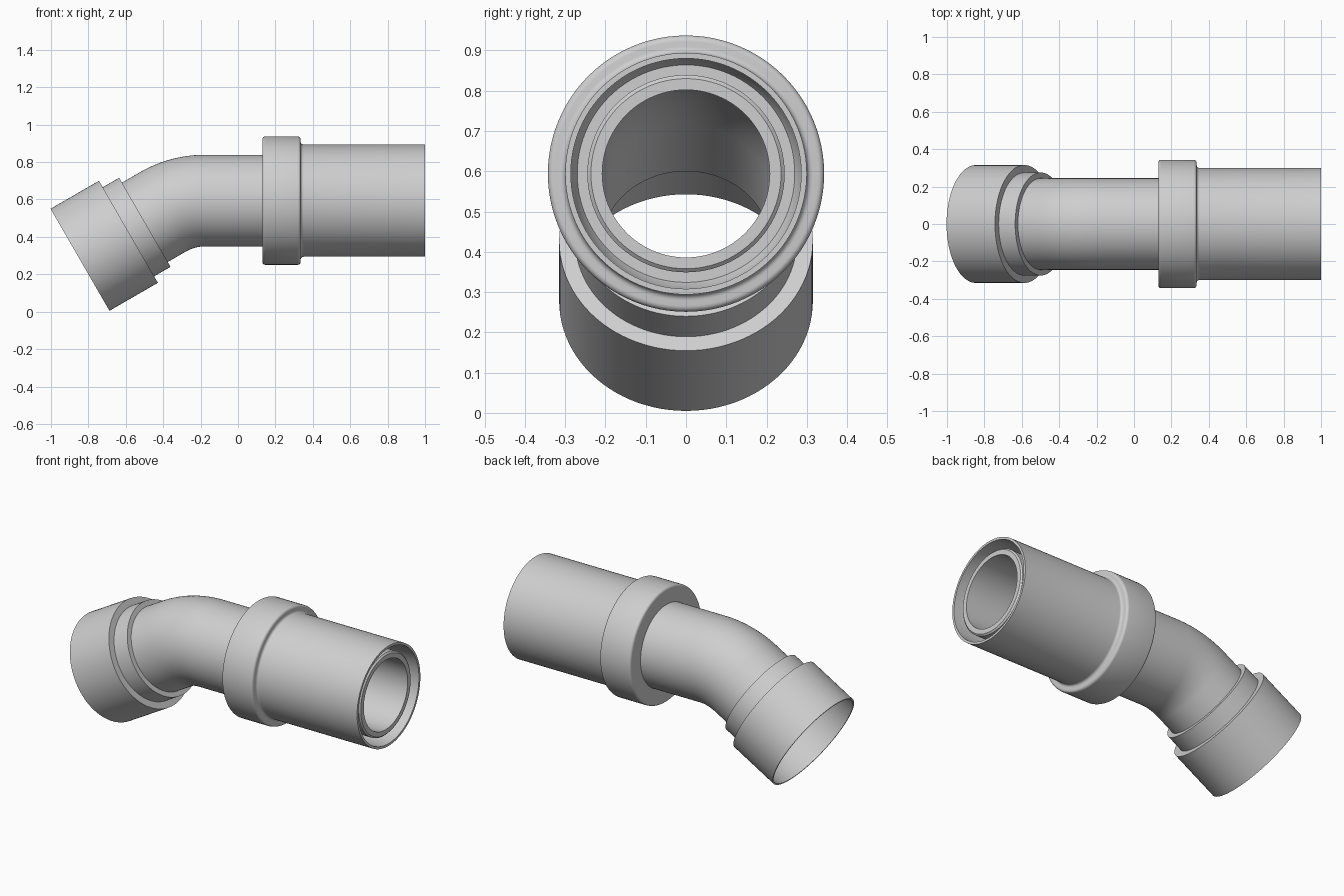
import bpy, bmesh, math
from mathutils import Vector

if "Cube" in bpy.data.objects:
    bpy.data.objects.remove(bpy.data.objects["Cube"])

SEG = 96
AXIS_Z = 0.594
BEND_X, BEND_R, BEND_A = -0.177, 0.448, math.radians(30)
BEND_LEN = BEND_R * BEND_A

grey = bpy.data.materials.new("light grey")
grey.diffuse_color = (0.62, 0.62, 0.62, 1)
grey.use_nodes = True
grey.node_tree.nodes["Principled BSDF"].inputs["Base Color"].default_value = grey.diffuse_color


def frame(s):
    """Centre and radial up-vector of the pipe axis at path position s."""
    if s >= BEND_X:
        return Vector((s, 0, AXIS_Z)), Vector((0, 0, 1))
    d = BEND_X - s
    a = min(d / BEND_R, BEND_A)
    rest = max(0.0, d - BEND_LEN)
    c = Vector((BEND_X - BEND_R * math.sin(a), 0,
                AXIS_Z - BEND_R * (1 - math.cos(a))))
    c += rest * Vector((-math.cos(a), 0, -math.sin(a)))
    return c, Vector((-math.sin(a), 0, math.cos(a)))


def arc(s, r, rad, a0, a1, n=5):
    """Rounded corner of a profile, angles in degrees."""
    return [(s + rad * math.cos(math.radians(a0 + (a1 - a0) * i / n)),
             r + rad * math.sin(math.radians(a0 + (a1 - a0) * i / n)))
            for i in range(n + 1)]


def bend(r, n=18):
    """Profile stations through the bend at one radius."""
    return [(BEND_X - BEND_LEN * i / n, r) for i in range(n + 1)]


def sweep_profile(name, profile, closed):
    """Turn a (path position, radius) profile around the bent axis."""
    bm = bmesh.new()
    rings = []
    for s, r in profile:
        c, up = frame(s)
        rings.append([bm.verts.new(c + r * (math.cos(t) * up + math.sin(t) * Vector((0, 1, 0))))
                      for t in (2 * math.pi * k / SEG for k in range(SEG))])
    pairs = list(zip(rings, rings[1:]))
    if closed:
        pairs.append((rings[-1], rings[0]))
    for a, b in pairs:
        for k in range(SEG):
            j = (k + 1) % SEG
            bm.faces.new((a[k], b[k], b[j], a[j]))
    bmesh.ops.recalc_face_normals(bm, faces=bm.faces)
    me = bpy.data.meshes.new(name)
    bm.to_mesh(me)
    bm.free()
    me.materials.append(grey)
    ob = bpy.data.objects.new(name, me)
    bpy.context.collection.objects.link(ob)
    bpy.ops.object.select_all(action='DESELECT')
    ob.select_set(True)
    bpy.context.view_layer.objects.active = ob
    bpy.ops.object.shade_smooth_by_angle(angle=math.radians(30))
    return ob


# Bent pipe with stepped shoulder and thin-walled socket at the lower end
outside = [(0.98, 0.236), (0.972, 0.245)] + bend(0.245) + [
    (-0.5236, 0.245), (-0.5236, 0.275), (-0.625, 0.275),
    (-0.625, 0.315), (-0.924, 0.315)]
inside = [(-0.924, 0.306), (-0.64, 0.306), (-0.64, 0.208)] + bend(0.208)[::-1] + [(0.98, 0.208)]
sweep_profile("bent_pipe", outside + inside, True)

# Rounded collar and outer sleeve, with an annular gap around the pipe end
sleeve = [(0.13, 0.245)]
sleeve += arc(0.145, 0.328, 0.015, 180, 90)
sleeve += arc(0.32, 0.328, 0.015, 90, 0)
sleeve += arc(0.35, 0.315, 0.015, 180, 270)
sleeve += [(1.0, 0.30), (1.0, 0.286), (0.56, 0.286), (0.53, 0.27), (0.53, 0.245)]
sweep_profile("collar_and_sleeve", sleeve, False)
